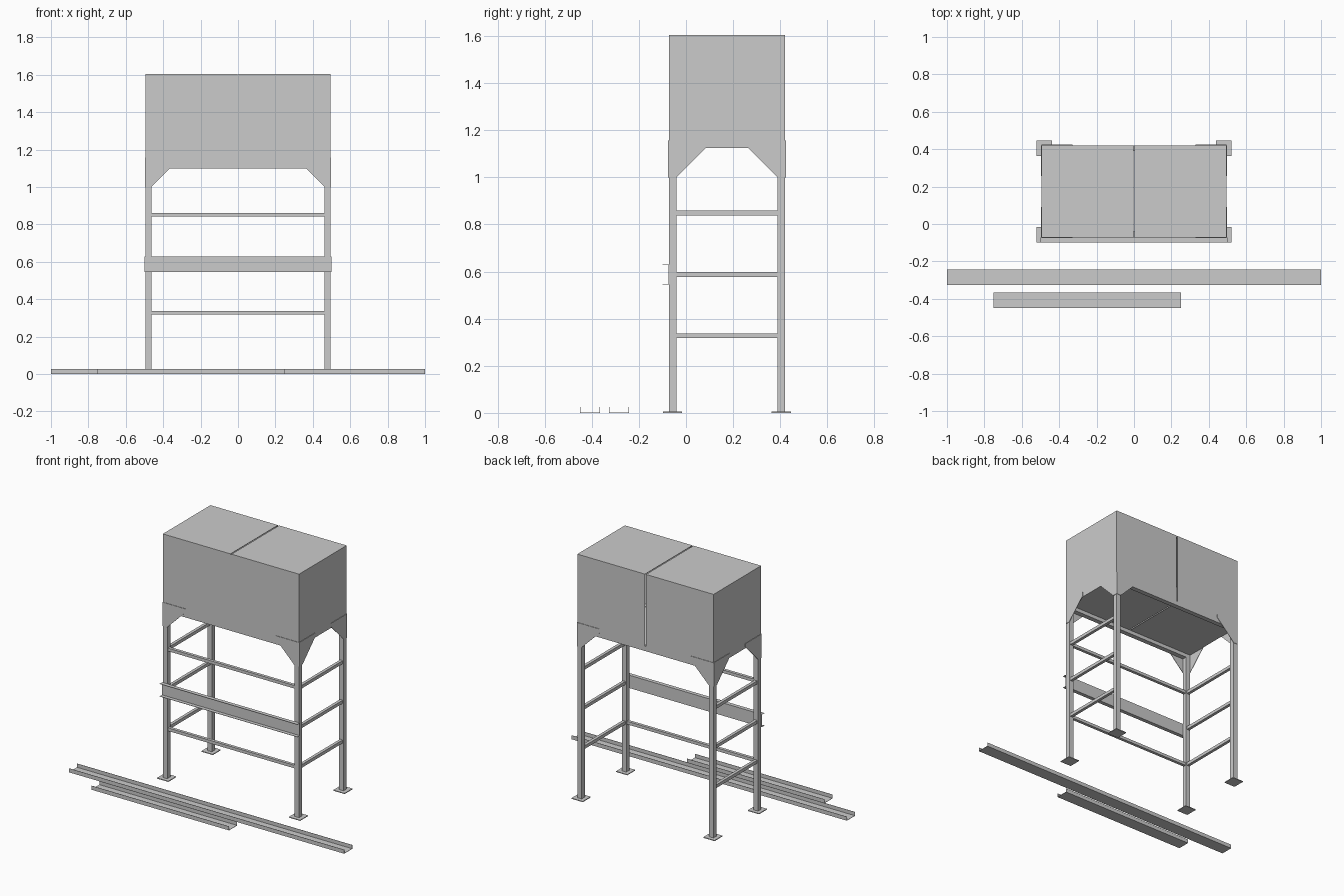
import bpy, bmesh

if "Cube" in bpy.data.objects:
    bpy.data.objects.remove(bpy.data.objects["Cube"])

X = 0.495                 # outer half width of the frame
Y0, Y1 = -0.073, 0.421    # outer front and back of the frame
LEG = 0.032
TOP, BASE = 1.605, 1.125  # cabinet heights
T = 0.003                 # sheet thickness


def make(name, verts, faces):
    me = bpy.data.meshes.new(name)
    me.from_pydata(verts, [], faces)
    bm = bmesh.new()
    bm.from_mesh(me)
    bmesh.ops.recalc_face_normals(bm, faces=bm.faces)
    bm.to_mesh(me)
    bm.free()
    ob = bpy.data.objects.new(name, me)
    bpy.context.collection.objects.link(ob)
    return ob


def extrude(name, pts, a, b, place):
    """Prism from a 2D outline; place(u, v, w) maps to world space."""
    n = len(pts)
    verts = [place(u, v, w) for w in (a, b) for u, v in pts]
    faces = [tuple(range(n)), tuple(range(n, 2 * n))]
    faces += [(i, (i + 1) % n, (i + 1) % n + n, i + n) for i in range(n)]
    return make(name, verts, faces)


def box(name, x0, x1, y0, y1, z0, z1):
    return extrude(name, [(x0, y0), (x1, y0), (x1, y1), (x0, y1)], z0, z1,
                   lambda u, v, w: (u, v, w))


# Legs, foot plates and gussets at the four corners
gusset = [(0, 1.0), (LEG, 1.0), (0.165, 1.133), (0.165, 1.157), (0, 1.157)]
for sx, xn in ((-1, "left"), (1, "right")):
    for yo, sy, yn in ((Y0, -1, "front"), (Y1, 1, "back")):
        tag = f"{yn}_{xn}"
        cx, cy = sx * (X - LEG / 2), yo - sy * LEG / 2
        h = LEG / 2
        box("leg_" + tag, cx - h, cx + h, cy - h, cy + h, 0.004, 1.13)
        box("foot_plate_" + tag, cx - .041, cx + .041, cy - .041, cy + .041, 0, .005)
        extrude("long_gusset_" + tag, gusset, 0, T,
                lambda u, v, w: (sx * (X - u), yo + sy * w, v))
        extrude("side_gusset_" + tag, gusset, 0, T,
                lambda u, v, w: (sx * (X + w), yo - sy * u, v))

# Side rungs
for sx, xn in ((-1, "left"), (1, "right")):
    c = sx * (X - LEG / 2)
    for i, z in enumerate((0.317, 0.578, 0.838)):
        box(f"side_rung_{xn}_{i + 1}", c - .01, c + .01, Y0 + LEG, Y1 - LEG, z, z + .021)

# Front rungs and the long rails under the cabinet
c = Y0 + LEG / 2
for i, z in enumerate((0.317, 0.841)):
    box(f"front_rung_{i + 1}", -X + LEG, X - LEG, c - .01, c + .01, z, z + .02)
box("top_rail_front", -X + LEG, X - LEG, Y0, Y0 + LEG, 1.10, 1.13)
box("top_rail_back", -X + LEG, X - LEG, Y1 - LEG, Y1, 1.10, 1.13)

# Cabinet sheets: paired roof, floor and back panels with a centre gap
G = 0.004
for a, b, n in ((-X, -G, "left"), (G, X, "right")):
    box("roof_panel_" + n, a, b, Y0, Y1, TOP - T, TOP)
    box("floor_panel_" + n, a, b, Y0, Y1, BASE, BASE + T)
    box("back_panel_" + n, a, b, Y1 - T, Y1, BASE + T, TOP - T)
box("front_panel", -X, X, Y0, Y0 + T, BASE + T, TOP - T)
for sx, n in ((-1, "left"), (1, "right")):
    a, b = sorted((sx * X, sx * (X - T)))
    box("side_panel_" + n, a, b, Y0 + T, Y1 - T, BASE + T, TOP - T)

# Open channels: one fixed to the front legs, two lying on the ground
t = 0.002
W, F = 0.084, 0.026
chan = [(0, 0), (W, 0), (W, F), (W - t, F), (W - t, t), (t, t), (t, F), (0, F)]
extrude("front_channel", chan, -0.5, 0.5, lambda u, v, w: (w, Y0 - v, 0.545 + u))
extrude("long_ground_channel", chan, -1, 1, lambda u, v, w: (w, -0.326 + u, v))
extrude("short_ground_channel", chan, -0.75, 0.25, lambda u, v, w: (w, -0.45 + u, v))
